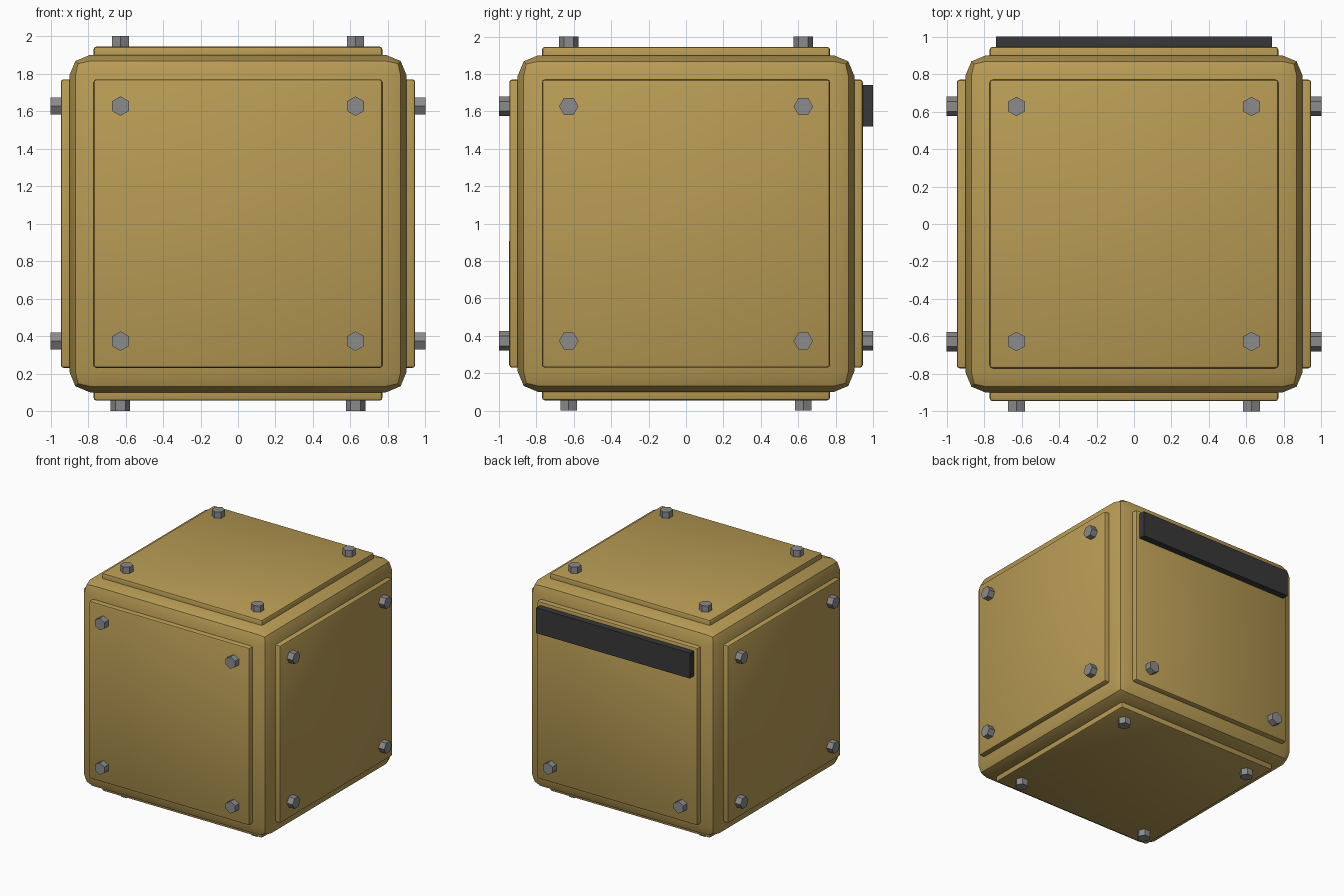
import bpy, math
from mathutils import Matrix, Vector

if "Cube" in bpy.data.objects:
    bpy.data.objects.remove(bpy.data.objects["Cube"])

CENTRE = Vector((0, 0, 1))


def material(name, rgb):
    m = bpy.data.materials.new(name)
    m.diffuse_color = (*rgb, 1)
    m.use_nodes = True
    m.node_tree.nodes["Principled BSDF"].inputs["Base Color"].default_value = m.diffuse_color
    return m


GOLD = material("gold_paint", (0.48, 0.33, 0.09))
STEEL = material("bolt_steel", (0.26, 0.26, 0.26))
DARK = material("dark_bar", (0.04, 0.04, 0.04))


def finish(ob, name, mat, frame, bevel=0, segments=2):
    ob.name = name
    ob.matrix_world = frame
    ob.data.materials.append(mat)
    if bevel:
        b = ob.modifiers.new("rounded_edges", 'BEVEL')
        b.width, b.segments = bevel, segments
        bpy.ops.object.modifier_apply(modifier=b.name)
        bpy.ops.object.shade_smooth_by_angle(angle=math.radians(30))
    return ob


def box(name, mat, size, frame, bevel=0, segments=2):
    bpy.ops.mesh.primitive_cube_add(size=1)
    ob = bpy.context.object
    ob.data.transform(Matrix.Diagonal((*size, 1)))
    return finish(ob, name, mat, frame, bevel, segments)


def bolt(name, frame):
    # hexagon with its corners along the local y axis
    bpy.ops.mesh.primitive_cylinder_add(vertices=6, radius=0.052, depth=0.08)
    return finish(bpy.context.object, name, STEEL, frame)


def side_frame(normal, up):
    # local z points out of the face, local y along the bolt corners
    z, y = Vector(normal), Vector(up)
    rot = Matrix((y.cross(z), y, z)).transposed().to_4x4()
    return Matrix.Translation(CENTRE) @ rot


# Main cube with two-step rounded edges
box("cube_body", GOLD, (1.8, 1.8, 1.8), Matrix.Translation(CENTRE), 0.11)

SIDES = {
    "front": ((0, -1, 0), (0, 0, 1)),
    "back": ((0, 1, 0), (0, 0, 1)),
    "right": ((1, 0, 0), (0, 1, 0)),
    "left": ((-1, 0, 0), (0, 1, 0)),
    "top": ((0, 0, 1), (0, 1, 0)),
    "bottom": ((0, 0, -1), (1, 0, 0)),
}

# Raised panel and corner bolts on every side
for side, (normal, up) in SIDES.items():
    f = side_frame(normal, up)
    box(side + "_panel", GOLD, (1.54, 1.54, 0.095),
        f @ Matrix.Translation((0, 0, 0.8975)), 0.015)
    for i, (u, v) in enumerate([(-1, -1), (1, -1), (-1, 1), (1, 1)]):
        if side == "back" and v > 0:
            continue  # the dark bar takes the place of the upper bolts
        bolt(f"{side}_bolt_{i + 1}",
             f @ Matrix.Translation((u * 0.627, v * 0.627, 0.96)))

# Dark bar across the upper back
box("back_bar", DARK, (1.474, 0.08, 0.22), Matrix.Translation((0, 0.96, 1.63)))
